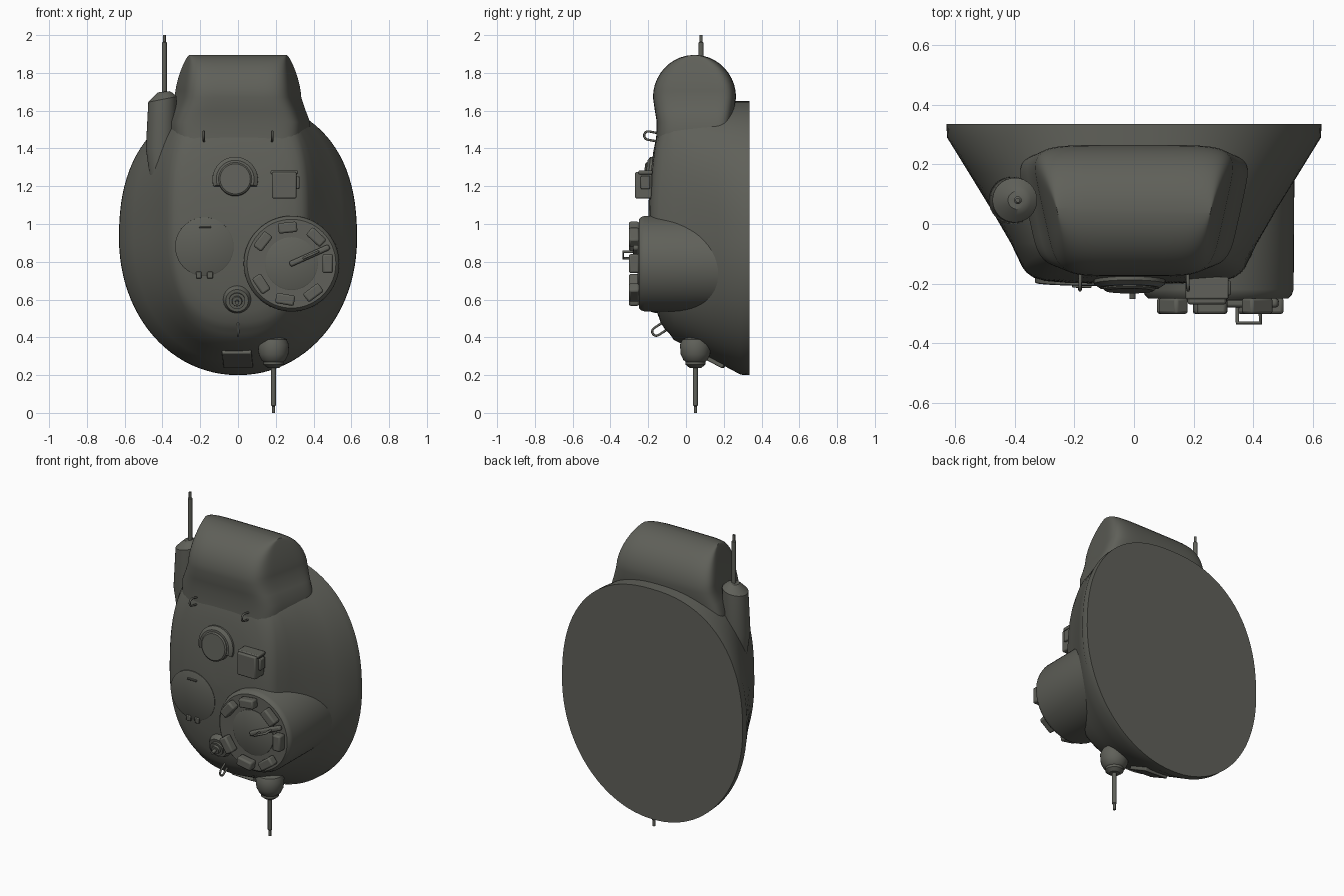
import bpy, bmesh
from math import sin, cos, pi, radians, copysign
from mathutils import Vector, Matrix
from mathutils.bvhtree import BVHTree

cube = bpy.data.objects.get("Cube")
if cube:
    bpy.data.objects.remove(cube)

paint = bpy.data.materials.new("olive grey paint")
paint.use_nodes = True
paint.diffuse_color = (0.115, 0.117, 0.1, 1)
paint.node_tree.nodes["Principled BSDF"].inputs["Base Color"].default_value = paint.diffuse_color


def finish(name, bm, matrix=Matrix(), bevel=0):
    bmesh.ops.recalc_face_normals(bm, faces=bm.faces)
    mesh = bpy.data.meshes.new(name)
    bm.to_mesh(mesh)
    bm.free()
    mesh.materials.append(paint)
    ob = bpy.data.objects.new(name, mesh)
    bpy.context.collection.objects.link(ob)
    ob.matrix_world = matrix
    if bevel:
        mod = ob.modifiers.new("soft edges", "BEVEL")
        mod.width, mod.segments = bevel, 2
    bpy.ops.object.select_all(action="DESELECT")
    ob.select_set(True)
    bpy.context.view_layer.objects.active = ob
    bpy.ops.object.shade_smooth_by_angle(angle=radians(35))
    return ob


def loft(name, rings, matrix=Matrix()):
    """Skin a stack of equal-length rings and cap both ends."""
    bm = bmesh.new()
    rows = [[bm.verts.new(p) for p in ring] for ring in rings]
    n = len(rows[0])
    for a, b in zip(rows, rows[1:]):
        for i in range(n):
            j = (i + 1) % n
            bm.faces.new((a[i], a[j], b[j], b[i]))
    bm.faces.new(rows[0])
    bm.faces.new(rows[-1])
    return finish(name, bm, matrix)


def lathe(name, profile, matrix=Matrix(), sides=32):
    """Revolve (radius, height) pairs about the local z axis."""
    turn = [2 * pi * i / sides for i in range(sides)]
    return loft(name, [[(r * cos(t), r * sin(t), h) for t in turn] for r, h in profile], matrix)


def box(name, size, matrix=Matrix(), bevel=0.006):
    bm = bmesh.new()
    bmesh.ops.create_cube(bm, size=1, matrix=Matrix.Diagonal((*size, 1)))
    return finish(name, bm, matrix, bevel)


def wire(name, points, radius, matrix=Matrix()):
    cu = bpy.data.curves.new(name, "CURVE")
    cu.dimensions, cu.bevel_depth, cu.bevel_resolution = "3D", radius, 2
    cu.use_fill_caps = True
    sp = cu.splines.new("POLY")
    sp.points.add(len(points) - 1)
    for p, co in zip(sp.points, points):
        p.co = (*co, 1)
    cu.materials.append(paint)
    ob = bpy.data.objects.new(name, cu)
    bpy.context.collection.objects.link(ob)
    ob.matrix_world = matrix


def power(v, e):
    return copysign(abs(v) ** (2 / e), v)


def facing(pos, n=Vector((0, -1, 0))):
    """Frame at pos with local z along n and local y pointing upward."""
    up = (Vector((0, 0, 1)) - n * n.z).normalized()
    m = Matrix((up.cross(n), up, n)).transposed().to_4x4()
    m.translation = pos
    return m


# Main shell: wide oval back lofted to a narrower domed front
STEPS = [2 * pi * i / 96 for i in range(96)]


def back_outline(t):
    e = 2.35 if sin(t) > 0 else 2.05
    return Vector((0.63 * power(cos(t), e), 0.925 + 0.725 * power(sin(t), e)))


def front_outline(t, s=1):
    e, h = (3, 0.66) if sin(t) > 0 else (2.5, 0.57)
    return Vector((0.375 * s * power(cos(t), e), 0.99 + h * s * power(sin(t), e)))


def front_depth(z):
    return -0.2 + 0.17 * (z - 1) ** 2


rings = []
for f, y in ((0, 0.335), (0.01, 0.29), (0.3, 0.17), (0.6, 0.045), (0.85, -0.065)):
    pts = [back_outline(t).lerp(front_outline(t), f) for t in STEPS]
    rings.append([(p.x, y, p.y) for p in pts])
for s, lift in ((1, 0.055), (0.96, 0.036), (0.9, 0.02), (0.8, 0.009), (0.6, 0.002), (0.3, 0), (0.02, 0)):
    pts = [front_outline(t, s) for t in STEPS]
    rings.append([(p.x, front_depth(p.y) + lift, p.y) for p in pts])
shell = loft("turret_shell", rings)

tree = BVHTree.FromObject(shell, bpy.context.evaluated_depsgraph_get())


def on_shell(x, z):
    hit, n, _, _ = tree.ray_cast(Vector((x, -2, z)), Vector((0, 1, 0)))
    return facing(hit, n if n.y < 0 else -n)


# Rounded overhang above the shell, flaring where it meets the flanks
R, YC, ZC = 0.22, 0.045, 1.67
levels = [(1.2, 0.315, 0.2), (1.35, 0.345, 0.205), (1.45, 0.358, 0.203),
          (1.54, 0.358, 0.2), (1.6, 0.333, 0.21)]
for k in range(11):
    a = radians(8.7 * k)
    levels.append((ZC + 0.225 * sin(a), 0.308 - 0.05 * sin(a) ** 1.5, R * cos(a)))
rings = []
for z, w, hy in levels:
    ring = []
    for t in STEPS:
        dy = hy * power(sin(t), 6)
        ring.append(((w + 0.22 * dy) * power(cos(t), 6), YC + dy, z))
    rings.append(ring)
loft("rear_overhang", rings)

# Upper aerial on a pillar sunk into the flank
rings = []
for x, z, r, tilt in ((-0.4, 1.2, 0.06, 0), (-0.408, 1.4, 0.08, 0), (-0.4, 1.66, 0.075, 0.2),
                      (-0.396, 1.685, 0.05, 0.2), (-0.393, 1.7, 0.03, 0.1)):
    rings.append([(x + r * cos(t), 0.08 + r * sin(t), z + tilt * r * cos(t)) for t in STEPS[::3]])
loft("upper_aerial_pillar", rings)
ROD = ((0.013, 0), (0.013, 0.27), (0.008, 0.275), (0.008, 0.31))
lathe("upper_aerial_rod", ROD, Matrix.Translation((-0.39, 0.08, 1.69)), 12)

# Lower aerial on a stubby mount
down = Matrix.Translation((0.188, 0.05, 0.31)) @ Matrix.Rotation(pi, 4, "X")
lathe("lower_aerial_mount", ((0.04, -0.09), (0.07, -0.078), (0.082, -0.05), (0.078, 0.0), (0.064, 0.03),
                             (0.052, 0.04), (0.052, 0.055), (0.03, 0.072)), down)
lathe("lower_aerial_rod", ROD, down, 12)

# Commander's cupola
cup = facing(Vector((0.283, -0.25, 0.79)))
lathe("cupola_drum", ((0.256, -0.48), (0.253, -0.03), (0.247, -0.012), (0.235, 0)), cup, 64)
lathe("cupola_hatch", ((0.14, -0.01), (0.14, 0.004), (0.135, 0.007)), cup, 48)
for deg in (0, 47, 96, 142, 214, 260, 307):
    spin = cup @ Matrix.Rotation(radians(deg), 4, "Z") @ Matrix.Translation((0.192, 0, 0.025))
    box("vision_block", (0.055, 0.1, 0.055), spin, 0.01)
bar = cup @ Matrix.Rotation(radians(24), 4, "Z")
box("hatch_bar", (0.23, 0.03, 0.03), bar @ Matrix.Translation((0.105, 0, 0.015)), 0.01)
wire("hatch_handle", ((0.07, 0, 0.03), (0.07, 0, 0.082), (0.155, 0, 0.082), (0.155, 0, 0.03)), 0.007, bar)

# Flush round hatch with slot and hinges
hatch = on_shell(-0.178, 0.88)
lathe("loader_hatch", ((0.155, -0.03), (0.155, 0.001), (0.15, 0.004)), hatch, 64)
box("hatch_grip", (0.065, 0.01, 0.014), hatch @ Matrix.Translation((0.003, 0.105, 0.006)), 0.003)
for x in (-0.03, 0.03):
    box("hatch_hinge", (0.03, 0.035, 0.016), hatch @ Matrix.Translation((x, -0.15, 0.004)), 0.004)

# Ventilator: round cap within a half-round hood
vent = on_shell(-0.015, 1.235)
lathe("ventilator_cap", ((0.088, -0.03), (0.088, 0.03), (0.08, 0.036)), vent, 48)
arc = [radians(-18 + 216 * i / 32) for i in range(33)]
loft("ventilator_hood", [[(r * cos(t), r * sin(t), h) for t in arc]
                         for r, h in ((0.122, -0.03), (0.12, 0.012), (0.1, 0.026))], vent)

# Periscope box with hood lip
scope = facing(Vector((0.245, -0.225, 1.205)))
box("periscope_box", (0.13, 0.14, 0.09), scope, 0.008)
box("periscope_hood", (0.145, 0.02, 0.075), scope @ Matrix.Translation((0, 0.068, -0.01)))
box("periscope_latch", (0.02, 0.07, 0.05), scope @ Matrix.Translation((0.07, 0.015, -0.01)))

# Stepped port with a central stud
lathe("signal_port", ((0.085, -0.03), (0.065, 0.022), (0.06, 0.03), (0.043, 0.03), (0.043, 0.042),
                      (0.028, 0.042), (0.025, 0.055), (0.01, 0.055), (0.01, 0.085)), on_shell(-0.005, 0.6))

# Lifting eyes
for name, x, z in (("left_lifting_eye", 0.18, 1.46), ("right_lifting_eye", -0.18, 1.46),
                   ("lower_lifting_eye", 0, 0.455)):
    loop = [(0, 0.022 * cos(a), 0.045 + 0.022 * sin(a)) for a in (pi * i / 10 for i in range(11))]
    wire(name, [(0, 0.022, -0.02)] + loop + [(0, -0.022, -0.02)], 0.006, on_shell(x, z))

# Small plate box low on the nose
box("nose_plate", (0.155, 0.17, 0.03), on_shell(-0.003, 0.288))
